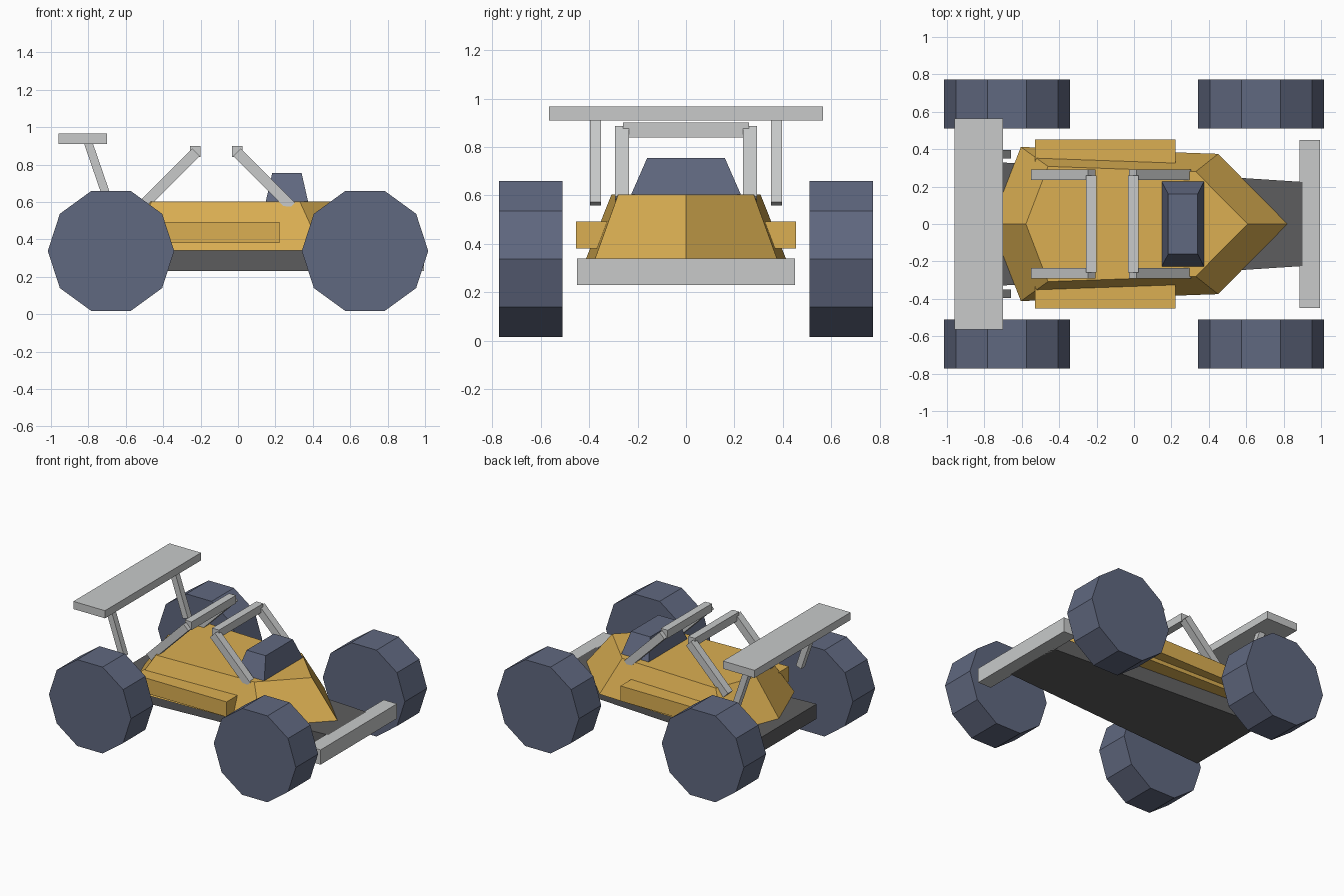
import bpy, bmesh, math
from mathutils import Vector, Matrix

if "Cube" in bpy.data.objects:
    bpy.data.objects.remove(bpy.data.objects["Cube"], do_unlink=True)


def material(name, rgb):
    m = bpy.data.materials.new(name)
    m.use_nodes = True
    m.diffuse_color = (*rgb, 1)
    m.node_tree.nodes["Principled BSDF"].inputs["Base Color"].default_value = (*rgb, 1)
    return m


GOLD = material("gold paint", (0.71, 0.43, 0.085))
SLATE = material("slate blue", (0.117, 0.138, 0.214))
SILVER = material("light grey", (0.58, 0.59, 0.59))
DARK = material("dark grey", (0.11, 0.11, 0.112))


def finish(bm, name, mat):
    bmesh.ops.recalc_face_normals(bm, faces=bm.faces)
    mesh = bpy.data.meshes.new(name)
    bm.to_mesh(mesh)
    bm.free()
    mesh.materials.append(mat)
    obj = bpy.data.objects.new(name, mesh)
    bpy.context.collection.objects.link(obj)
    return obj


def box(name, mat, xs, ys, zs):
    bm = bmesh.new()
    size = [b - a for a, b in (xs, ys, zs)]
    mid = [(a + b) / 2 for a, b in (xs, ys, zs)]
    bmesh.ops.create_cube(bm, size=1, matrix=Matrix.Translation(mid) @ Matrix.Diagonal((*size, 1)))
    return finish(bm, name, mat)


def bar(name, mat, start, end, width):
    """Square bar between two points that share the same y."""
    a, b = Vector(start), Vector(end)
    d = b - a
    turn = Matrix.Rotation(math.atan2(d.x, d.z), 4, 'Y')
    bm = bmesh.new()
    bmesh.ops.create_cube(bm, size=1, matrix=Matrix.Translation((a + b) / 2) @ turn
                          @ Matrix.Diagonal((width, width, d.length, 1)))
    return finish(bm, name, mat)


def loft(name, mat, lower, upper, z0, z1):
    """Solid between two outlines with the same number of points."""
    bm = bmesh.new()
    lo = [bm.verts.new((x, y, z0)) for x, y in lower]
    hi = [bm.verts.new((x, y, z1)) for x, y in upper]
    bm.faces.new(lo)
    bm.faces.new(hi)
    for i in range(len(lo)):
        j = (i + 1) % len(lo)
        bm.faces.new((lo[i], lo[j], hi[j], hi[i]))
    return finish(bm, name, mat)


def hexagon(nose, front, rear, tail):
    return [(nose, 0), front, rear, (tail, 0), (rear[0], -rear[1]), (front[0], -front[1])]


def rect(x0, x1, y0, y1):
    return [(x0, -y0), (x1, -y1), (x1, y1), (x0, y0)]


# Chassis and bodywork
floor_plan = rect(-0.84, 0.9, 0.338, 0.225)
loft("chassis", DARK, floor_plan, floor_plan, 0.23, 0.34)
loft("body", GOLD, hexagon(0.82, (0.45, 0.375), (-0.605, 0.412), -0.765),
     hexagon(0.608, (0.33, 0.28), (-0.46, 0.308), -0.578), 0.34, 0.603)
loft("cockpit", SLATE, rect(0.148, 0.375, 0.228, 0.228),
     rect(0.183, 0.34, 0.16, 0.16), 0.6, 0.755)
box("front_bumper", SILVER, (0.885, 0.995), (-0.45, 0.45), (0.23, 0.34))

# Rear wing and hoop crossbars
box("rear_wing", SILVER, (-0.96, -0.7), (-0.565, 0.565), (0.91, 0.967))
for name, x in (("rear", -0.228), ("front", -0.003)):
    box(name + "_hoop_crossbar", SILVER, (x - 0.028, x + 0.028), (-0.26, 0.26), (0.84, 0.9))

for side, s in (("left", 1), ("right", -1)):
    # Side pods, hoop legs and wing struts
    box("side_pod_" + side, GOLD, (-0.53, 0.223), sorted((s * 0.28, s * 0.453)), (0.38, 0.492))
    y = s * 0.264
    bar("rear_hoop_leg_" + side, SILVER, (-0.53, y, 0.56), (-0.225, y, 0.866), 0.057)
    bar("front_hoop_leg_" + side, SILVER, (0.285, y, 0.575), (-0.006, y, 0.866), 0.057)
    y = s * 0.374
    bar("wing_strut_" + side, SILVER, (-0.68, y, 0.565), (-0.802, y, 0.92), 0.045)

    # Ten-sided wheels, each with a point at top and bottom
    for end, x in (("front", 0.679), ("rear", -0.679)):
        bm = bmesh.new()
        place = (Matrix.Translation((x, s * 0.641, 0.338)) @ Matrix.Rotation(math.pi / 2, 4, 'X')
                 @ Matrix.Rotation(math.pi / 10, 4, 'Z'))
        bmesh.ops.create_cone(bm, cap_ends=True, segments=10, radius1=0.338, radius2=0.338,
                              depth=0.262, matrix=place)
        finish(bm, f"{end}_wheel_{side}", SLATE)
